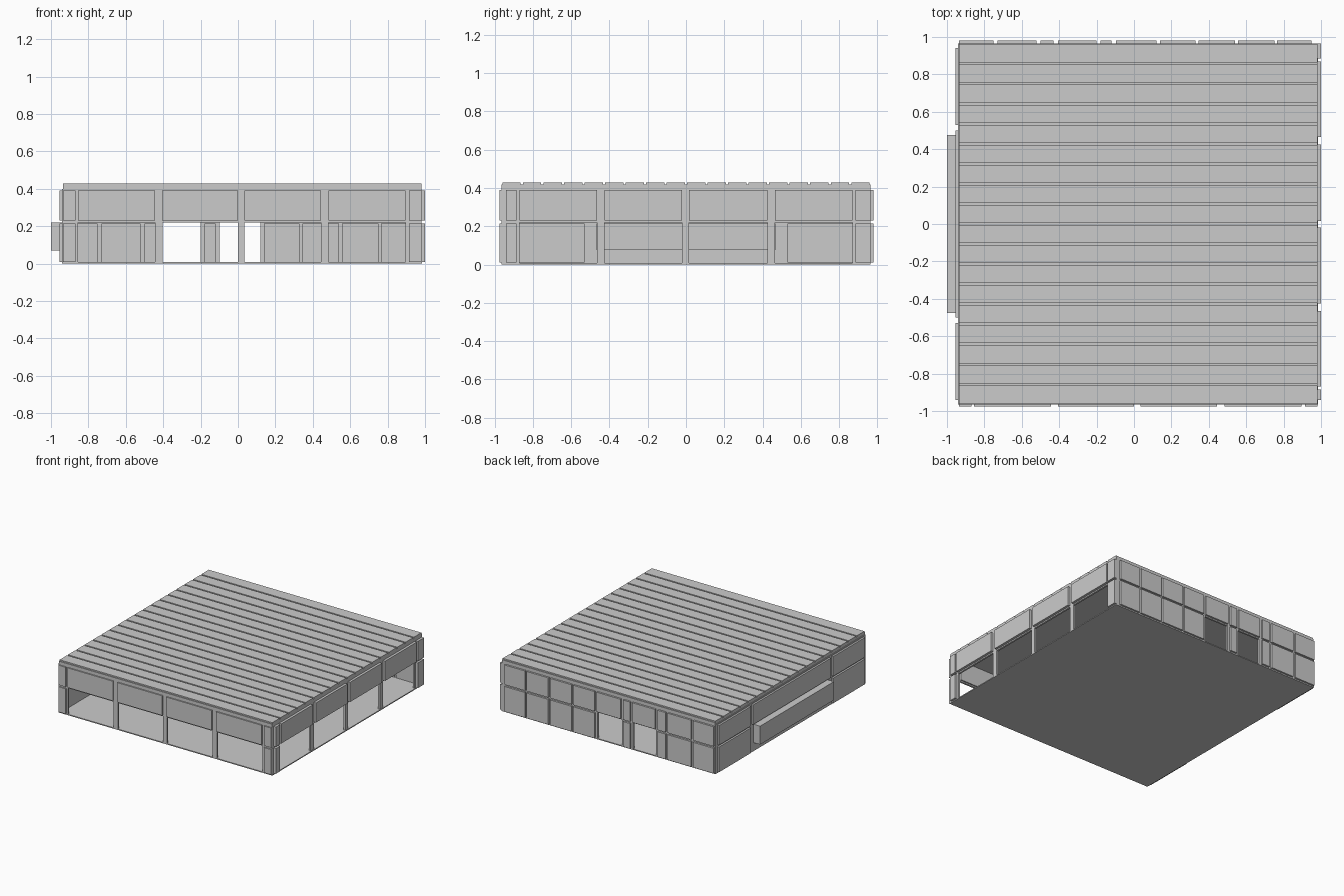
import bpy
import bmesh

cube = bpy.data.objects.get("Cube")
if cube:
    bpy.data.objects.remove(cube)

grey = bpy.data.materials.new("plain_grey")
grey.use_nodes = True
grey.diffuse_color = (0.6, 0.6, 0.6, 1)
grey.node_tree.nodes["Principled BSDF"].inputs["Base Color"].default_value = (0.6, 0.6, 0.6, 1)


def boxes(name, items):
    """One object made of boxes, each given as x, y and z ranges."""
    bm = bmesh.new()
    for ranges in items:
        verts = bmesh.ops.create_cube(bm, size=1)["verts"]
        for v in verts:
            for axis, (lo, hi) in enumerate(ranges):
                v.co[axis] = lo if v.co[axis] < 0 else hi
    mesh = bpy.data.meshes.new(name)
    bm.to_mesh(mesh)
    bm.free()
    mesh.materials.append(grey)
    obj = bpy.data.objects.new(name, mesh)
    bpy.context.collection.objects.link(obj)


LOW, HIGH = (0.01, 0.215), (0.23, 0.39)
FULL, UPPER = (0, 0.4), (0.22, 0.4)


def wall(name, along_x, core, panel, spans, closed, posts, length):
    """Thin core wall with raised panels; lower bays not in closed stay open."""
    def place(u, d, z):
        return (u, d, z) if along_x else (d, u, z)
    cores = [place(length, core, UPPER)] + [place(p, core, (0, 0.22)) for p in posts]
    plates = [place(s, panel, HIGH) for s in spans]
    plates += [place(spans[i], panel, LOW) for i in closed]
    boxes(name + "_core", cores)
    boxes(name + "_panels", plates)


# Floor and roof with raised planks
boxes("floor", [((-0.94, 0.985), (-0.965, 0.965), (0, 0.008))])
boxes("roof_slab", [((-0.935, 0.98), (-0.965, 0.965), (0.395, 0.418))])
pitch = 1.93 / 18
planks = []
for i in range(18):
    y = -0.965 + i * pitch
    planks.append(((-0.935, 0.98), (y + 0.006, y + pitch - 0.006), (0.415, 0.428)))
boxes("roof_planks", planks)

# Front wall, open below between posts
wall("front_wall", True, (-0.965, -0.95), (-0.975, -0.94),
     [(-0.935, -0.87), (-0.855, -0.445), (-0.405, 0), (0.035, 0.445), (0.485, 0.895), (0.915, 0.98)],
     [0, 5],
     [(-0.94, -0.855), (-0.445, -0.405), (0, 0.035), (0.445, 0.485), (0.895, 0.98)],
     (-0.94, 0.98))

# Wall on the +x side, open below between posts
wall("left_wall", False, (0.965, 0.98), (0.955, 1.0),
     [(-0.94, -0.885), (-0.87, -0.465), (-0.425, -0.02), (0.015, 0.425), (0.465, 0.87), (0.885, 0.965)],
     [0, 5],
     [(-0.965, -0.87), (-0.465, -0.425), (-0.02, 0.015), (0.425, 0.465), (0.87, 0.965)],
     (-0.965, 0.965))

# Back wall with two doorways
wall("back_wall", True, (0.95, 0.965), (0.94, 0.98),
     [(-0.935, -0.75), (-0.73, -0.52), (-0.5, -0.43), (-0.405, -0.2), (-0.18, -0.12),
      (-0.095, 0.12), (0.14, 0.33), (0.345, 0.54), (0.555, 0.75), (0.765, 0.95)],
     [0, 1, 2, 4, 6, 7, 8, 9],
     [(-0.94, -0.405), (-0.2, -0.1), (0.12, 0.98)],
     (-0.94, 0.98))

# Wall on the -x side with a wide hatch
wall("right_wall", False, (-0.94, -0.925), (-0.955, -0.915),
     [(-0.94, -0.53), (-0.5, 0.5), (0.53, 0.94)],
     [0, 2],
     [(-0.965, -0.475), (0.475, 0.965)],
     (-0.965, 0.965))
boxes("hatch_sill", [((-0.94, -0.925), (-0.475, 0.475), (0, 0.075))])

# Projecting bay around the hatch
bay_x, bay_y, t = (-1.0, -0.925), (-0.475, 0.475), 0.008
boxes("hatch_bay", [
    ((-1.0, -1.0 + t), bay_y, (0.07, 0.22)),
    (bay_x, bay_y, (0.22 - t, 0.22)),
    (bay_x, bay_y, (0.07, 0.07 + t)),
    (bay_x, (-0.475, -0.475 + t), (0.07, 0.22)),
    (bay_x, (0.475 - t, 0.475), (0.07, 0.22)),
])
